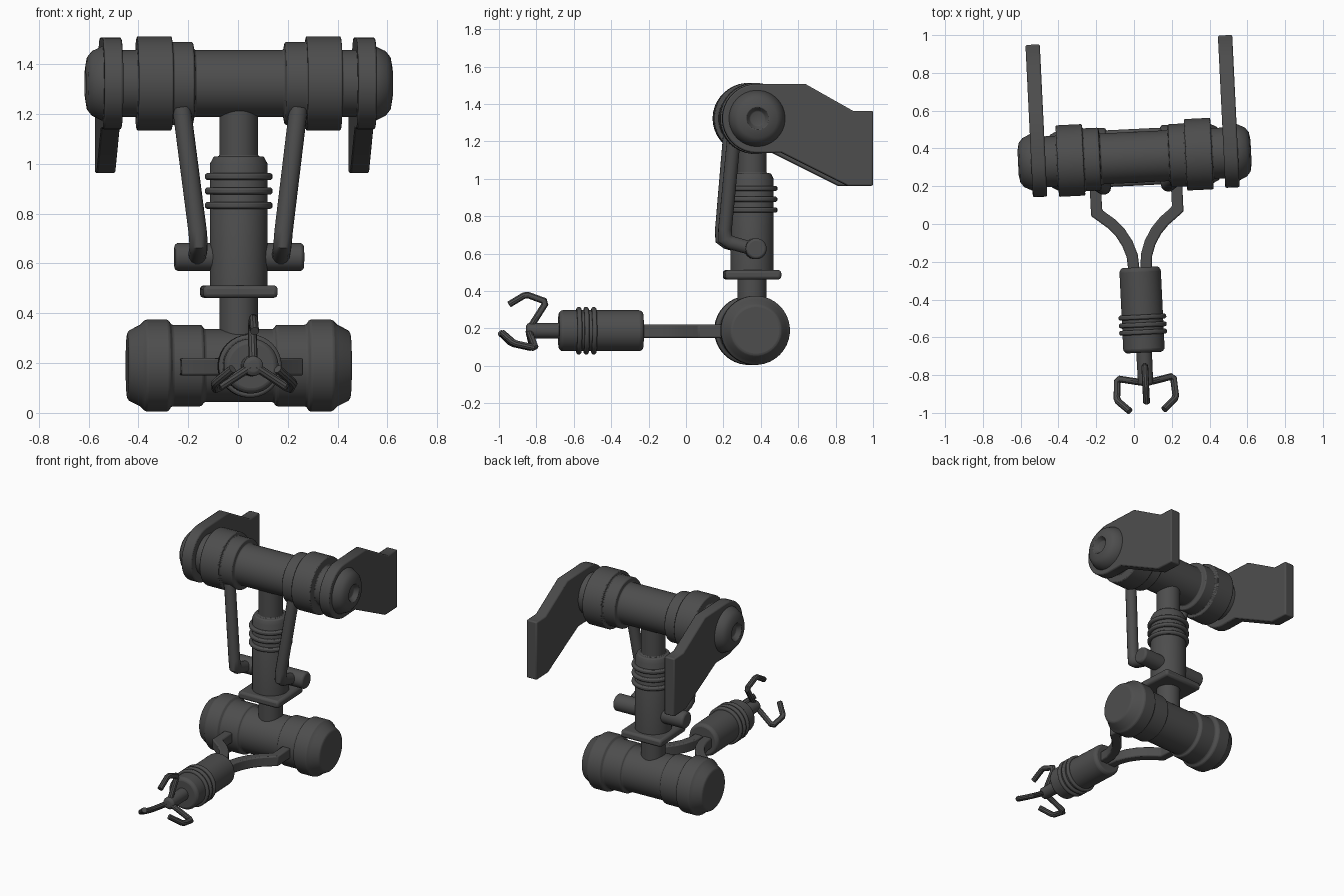
import bpy, bmesh, math
from mathutils import Vector, Matrix

if "Cube" in bpy.data.objects:
    bpy.data.objects.remove(bpy.data.objects["Cube"])

# Local origin sits on the shoulder axis; the whole arm is turned slightly about z
PLACE = Matrix.Translation((0.003, 0.353, 0)) @ Matrix.Rotation(math.radians(2.8), 4, 'Z')
DARK = bpy.data.materials.new("dark_grey")
DARK.diffuse_color = (0.075, 0.075, 0.075, 1)
DARK.use_nodes = True
DARK.node_tree.nodes["Principled BSDF"].inputs["Base Color"].default_value = DARK.diffuse_color


def finish(bm, name, bevel=0.006):
    bmesh.ops.recalc_face_normals(bm, faces=bm.faces)
    bm.transform(PLACE)
    me = bpy.data.meshes.new(name)
    bm.to_mesh(me)
    bm.free()
    ob = bpy.data.objects.new(name, me)
    bpy.context.collection.objects.link(ob)
    me.materials.append(DARK)
    for o in bpy.context.selected_objects:
        o.select_set(False)
    ob.select_set(True)
    bpy.context.view_layer.objects.active = ob
    bpy.ops.object.shade_smooth_by_angle(angle=math.radians(35))
    if bevel:
        m = ob.modifiers.new("bevel", 'BEVEL')
        m.width, m.segments, m.limit_method = bevel, 2, 'ANGLE'
        m.angle_limit = math.radians(30)
    return ob


def skin(bm, rings):
    n = len(rings[0])
    vs = [[bm.verts.new(p) for p in r] for r in rings]
    for a, b in zip(vs, vs[1:]):
        for i in range(n):
            j = (i + 1) % n
            bm.faces.new((a[i], a[j], b[j], b[i]))
    bm.faces.new(vs[0])
    bm.faces.new(vs[-1])


def lathe(name, profile, axis, centre, bevel=0.006, n=36):
    """Revolve (along, radius) pairs about an axis through centre."""
    d = Vector(axis)
    u = d.orthogonal().normalized()
    v = d.cross(u)
    c = Vector(centre)
    bm = bmesh.new()
    skin(bm, [[c + d * t + r * (math.cos(2 * math.pi * i / n) * u + math.sin(2 * math.pi * i / n) * v)
               for i in range(n)] for t, r in profile])
    return finish(bm, name, bevel)


def mirrored(half):
    return [(-t, r) for t, r in reversed(half)] + half


def sweep(name, path, ref, section, bevel=0.0):
    """Sweep a section along a path with mitred corners; ref is the fixed up direction."""
    p = [Vector(q) for q in path]
    ref = Vector(ref)
    rings = []
    for i, q in enumerate(p):
        a = (q - p[max(i - 1, 0)]).normalized() if i else (p[1] - q).normalized()
        b = (p[i + 1] - q).normalized() if i < len(p) - 1 else a
        t = (a + b).normalized()
        u = (ref - t * t.dot(ref)).normalized()
        v = t.cross(u)
        k = 1 / max(t.dot(a), 0.6)
        rings.append([q + u * x + v * y * k for x, y in section])
    bm = bmesh.new()
    skin(bm, rings)
    return finish(bm, name, bevel)


def circle(r, n=14):
    return [(r * math.cos(2 * math.pi * i / n), r * math.sin(2 * math.pi * i / n)) for i in range(n)]


def ring(name, t, axis, centre, r, h=0.013):
    prof = [(t - h, r - 0.04), (t - h, r - 0.008), (t - h * 0.5, r), (t + h * 0.5, r),
            (t + h, r - 0.008), (t + h, r - 0.04)]
    lathe(name, prof, axis, centre, 0.002)


X, Y, Z = (1, 0, 0), (0, 1, 0), (0, 0, 1)

# Shoulder cylinder with stepped bands and hollow-centred end caps
SH = (0, 0, 1.323)
lathe("shoulder_cylinder", mirrored([
    (0.18, 0.135), (0.185, 0.167), (0.27, 0.167), (0.27, 0.19), (0.41, 0.19),
    (0.41, 0.135), (0.53, 0.135)]), X, SH)
for s, tag in ((1, "right"), (-1, "left")):
    lathe("shoulder_cap_" + tag, [
        (0.50, 0.15), (0.545, 0.152), (0.59, 0.13), (0.61, 0.105), (0.618, 0.06),
        (0.605, 0.052), (0.59, 0.04), (0.585, 0.02)], (s, 0, 0), SH, 0.003)

    # Mounting plate: round front, tapered tail, open rear end
    R = 0.185
    out = [(R * math.cos(math.radians(a)), R * math.sin(math.radians(a))) for a in range(90, 271, 10)]
    out += [(0.13, -0.183), (0.485, -0.36), (0.622, -0.36), (0.622, 0.04), (0.515, 0.04), (0.258, 0.185)]
    bm = bmesh.new()
    skin(bm, [[(s * x, y, SH[2] + z) for y, z in out] for x in (0.472, 0.548)])
    finish(bm, "mounting_plate_" + tag, 0.008)

    # Push rod bending into the cross bar
    sweep("push_rod_" + tag, [
        (s * 0.235, -0.108, 1.225), (s * 0.173, -0.153, 0.73), (s * 0.169, -0.152, 0.68),
        (s * 0.168, -0.125, 0.66), (s * 0.168, 0.0, 0.625)], X, circle(0.037))

    # Curved forearm fork
    sweep("forearm_fork_" + tag, [
        (s * 0.215, -0.12, 0.185), (s * 0.215, -0.285, 0.185), (s * 0.14, -0.345, 0.185),
        (s * 0.095, -0.395, 0.185), (s * 0.06, -0.455, 0.185), (s * 0.038, -0.52, 0.185),
        (s * 0.032, -0.60, 0.185)], Z,
        [(-0.035, -0.03), (0.035, -0.03), (0.035, 0.03), (-0.035, 0.03)], 0.008)

# Vertical column
lathe("column", [(0.30, 0.078), (0.49, 0.078), (0.49, 0.116), (1.0, 0.116), (1.03, 0.10),
                 (1.03, 0.078), (1.25, 0.078)], Z, (0, 0, 0))
for i, z in enumerate((0.833, 0.891, 0.949)):
    ring("column_ring_%d" % i, z, Z, (0, 0, 0), 0.136, 0.014)

# Square collar under the column
bm = bmesh.new()
bmesh.ops.create_cube(bm, size=1, matrix=Matrix.Translation((0, 0, 0.487)) @ Matrix.Diagonal((0.30, 0.30, 0.05, 1)))
finish(bm, "collar_plate", 0.015)

# Cross bar holding the push rods
lathe("cross_bar", mirrored([(0.25, 0.056), (0.26, 0.046)]), X, (0.002, 0.01, 0.626), 0.004)

# Elbow cylinder
lathe("elbow_cylinder", mirrored([
    (0.14, 0.147), (0.15, 0.164), (0.27, 0.164), (0.285, 0.185), (0.375, 0.185),
    (0.395, 0.165), (0.44, 0.142), (0.449, 0.13)]), X, (0, 0, 0.19))

# Gripper body, rings and wrist
GZ = 0.188
lathe("gripper_body", [(-1.035, 0.085), (-1.035, 0.095), (-1.02, 0.11), (-0.60, 0.11),
                       (-0.583, 0.097)], Y, (0, 0, GZ))
for i, y in enumerate((-0.927, -0.888, -0.847)):
    ring("gripper_ring_%d" % i, y, Y, (0, 0, GZ), 0.127)
lathe("wrist", [(-1.21, 0.025), (-1.20, 0.04), (-1.0, 0.042)], Y, (0, 0, GZ), 0.004, 24)

# Three hooked fingers, the hand tilted slightly back
hub = Vector((0, -1.183, GZ))
tilt = Matrix.Rotation(math.radians(-15), 3, 'X')
for i in range(3):
    turn = tilt @ Matrix.Rotation(math.radians(120 * i), 3, 'Y')
    pts = [(0, -0.01, 0.01), (0, 0.005, 0.06), (0, 0.035, 0.155), (0, 0.025, 0.172),
           (0, -0.065, 0.18), (0, -0.085, 0.172), (0, -0.15, 0.105)]
    sweep("finger_%d" % i, [hub + turn @ Vector(p) for p in pts], turn @ Vector(X), circle(0.018, 10))
